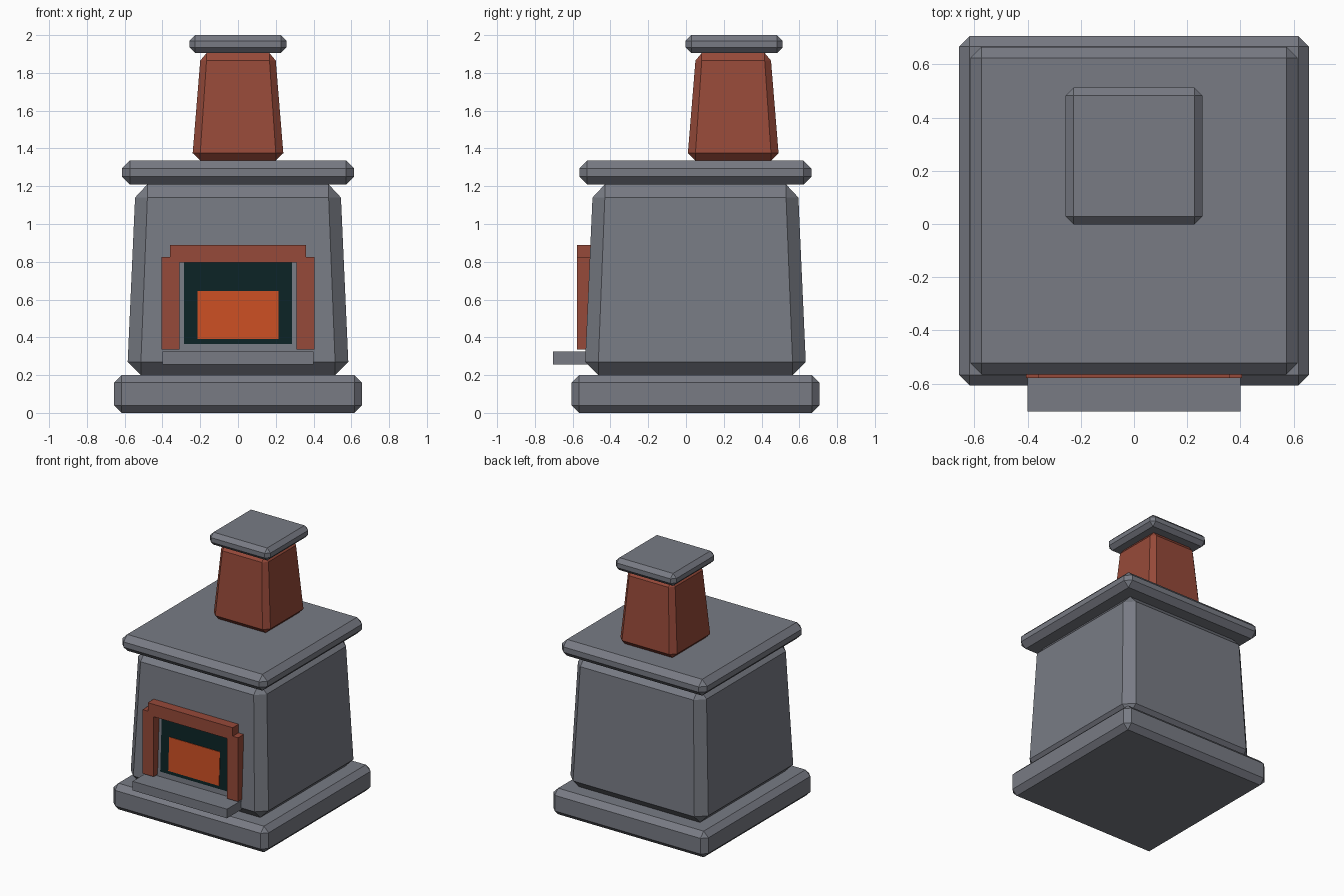
import bpy
import bmesh

if "Cube" in bpy.data.objects:
    bpy.data.objects.remove(bpy.data.objects["Cube"], do_unlink=True)


def make_material(name, rgb):
    mat = bpy.data.materials.new(name)
    mat.use_nodes = True
    color = (*rgb, 1.0)
    mat.diffuse_color = color
    bsdf = next(n for n in mat.node_tree.nodes if n.type == "BSDF_PRINCIPLED")
    bsdf.inputs["Base Color"].default_value = color
    return mat


stone = make_material("grey stone", (0.188, 0.198, 0.231))
brick = make_material("red brick", (0.305, 0.067, 0.041))
soot = make_material("dark soot", (0.0035, 0.017, 0.019))
fire = make_material("orange fire", (0.59, 0.076, 0.017))


def add_object(name, bm, mat):
    bmesh.ops.recalc_face_normals(bm, faces=bm.faces[:])
    mesh = bpy.data.meshes.new(name)
    bm.to_mesh(mesh)
    bm.free()
    mesh.materials.append(mat)
    obj = bpy.data.objects.new(name, mesh)
    bpy.context.collection.objects.link(obj)
    return obj


def chamfered_block(name, mat, half, z0, z1, chamfer, y=0.05, top_half=None):
    """Square block with chamfered edges, optionally narrowing upwards."""
    top_half = top_half or half
    bm = bmesh.new()
    bmesh.ops.create_cube(bm, size=1)
    for v in bm.verts:
        v.co.x *= 2 * half
        v.co.y *= 2 * half
        v.co.z = z0 + (v.co.z + 0.5) * (z1 - z0)
    bmesh.ops.bevel(bm, geom=bm.edges[:], offset=chamfer, segments=1,
                    affect="EDGES", profile=0.5)
    for v in bm.verts:
        t = (v.co.z - z0 - chamfer) / (z1 - z0 - 2 * chamfer)
        scale = 1 + min(max(t, 0), 1) * (top_half / half - 1)
        v.co.x *= scale
        v.co.y = v.co.y * scale + y
    return add_object(name, bm, mat)


def wall_y(z):
    """Depth of the sloping front wall at a given height."""
    return -0.535 + 0.046 * (z - 0.275)


def extruded_outline(name, mat, outline, front, back):
    """Prism from an x-z outline; front and back give y for a height."""
    bm = bmesh.new()
    rings = [[bm.verts.new((x, depth(z), z)) for x, z in outline]
             for depth in (front, back)]
    bm.faces.new(rings[0])
    bm.faces.new(rings[1])
    for i in range(len(outline)):
        j = (i + 1) % len(outline)
        bm.faces.new((rings[0][i], rings[0][j], rings[1][j], rings[1][i]))
    return add_object(name, bm, mat)


def rect(half, z0, z1):
    return [(-half, z0), (half, z0), (half, z1), (-half, z1)]


# Stone masonry, from the ground up
chamfered_block("base_slab", stone, 0.657, 0.0, 0.20, 0.04)
chamfered_block("stove_body", stone, 0.584, 0.20, 1.21, 0.07, top_half=0.545)
chamfered_block("top_slab", stone, 0.615, 1.21, 1.335, 0.042)

# Chimney and its cap
chamfered_block("chimney", brick, 0.24, 1.335, 1.905, 0.04, y=0.25, top_half=0.20)
chamfered_block("chimney_cap", stone, 0.257, 1.905, 2.0, 0.03, y=0.255)

# Hearth shelf
extruded_outline("hearth_shelf", stone, rect(0.40, 0.255, 0.325),
                 lambda z: -0.705, lambda z: -0.47)

# Brick surround: right half of the outline, mirrored
side = [(0.31, 0.795), (0.31, 0.335), (0.405, 0.335), (0.405, 0.825),
        (0.36, 0.825), (0.36, 0.89)]
surround = side + [(-x, z) for x, z in reversed(side)]
extruded_outline("brick_surround", brick, surround,
                 lambda z: -0.578, lambda z: -0.47)

# Firebox opening and glowing fire as thin plates on the sloping wall
extruded_outline("firebox_opening", soot, rect(0.285, 0.365, 0.795),
                 lambda z: wall_y(z) - 0.004, lambda z: wall_y(z) + 0.003)
extruded_outline("fire_glow", fire, rect(0.215, 0.39, 0.645),
                 lambda z: wall_y(z) - 0.008, lambda z: wall_y(z) - 0.002)
